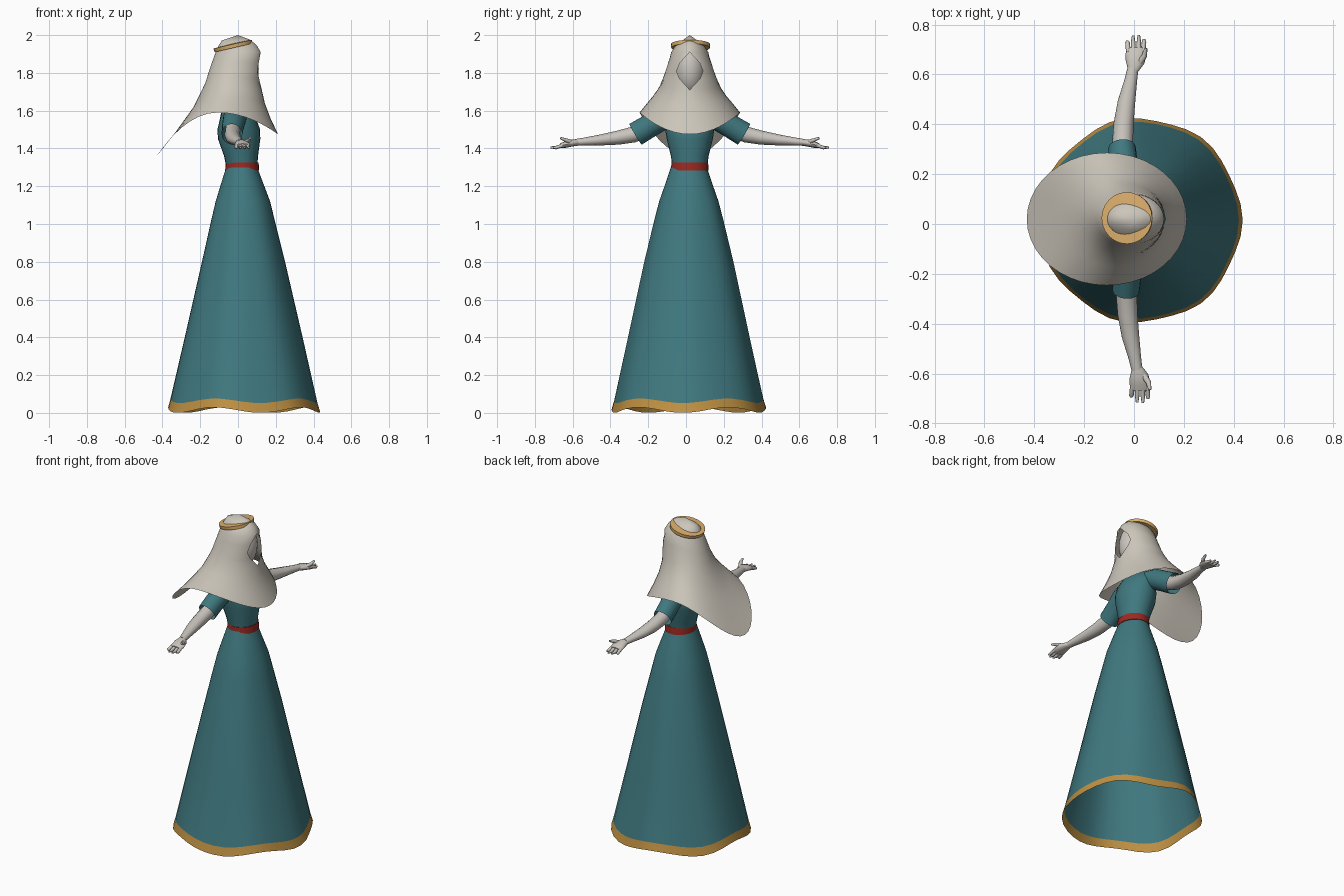
import bpy, bmesh, math
from mathutils import Vector

MID = 0.02  # symmetry plane of the figure (y); it faces +x


def material(name, rgb):
    m = bpy.data.materials.new(name)
    m.diffuse_color = (*rgb, 1)
    return m


TEAL = material("teal_cloth", (0.05, 0.19, 0.215))
GOLD = material("gold_trim", (0.52, 0.28, 0.055))
PALE_GOLD = material("pale_gold", (0.72, 0.43, 0.15))
RED = material("red_belt", (0.33, 0.022, 0.015))
LINEN = material("linen", (0.60, 0.56, 0.49))
SKIN = material("pale_skin", (0.59, 0.555, 0.51))


def loft(name, rings, mats, closed=True, caps=(False, False), angle=50, mat_row=None):
    """Skin a list of equal-length point rings."""
    bm = bmesh.new()
    rows = [[bm.verts.new(p) for p in r] for r in rings]
    n = len(rows[0])
    for k, (a, b) in enumerate(zip(rows, rows[1:])):
        for i in range(n if closed else n - 1):
            j = (i + 1) % n
            f = bm.faces.new((a[i], a[j], b[j], b[i]))
            f.material_index = mat_row(k) if mat_row else 0
    if caps[0]:
        bm.faces.new(rows[0][::-1])
    if caps[1]:
        bm.faces.new(rows[-1])
    bmesh.ops.remove_doubles(bm, verts=bm.verts, dist=0.0005)
    bmesh.ops.recalc_face_normals(bm, faces=bm.faces)
    me = bpy.data.meshes.new(name)
    bm.to_mesh(me)
    bm.free()
    ob = bpy.data.objects.new(name, me)
    bpy.context.collection.objects.link(ob)
    for m in mats:
        me.materials.append(m)
    bpy.ops.object.select_all(action='DESELECT')
    ob.select_set(True)
    bpy.context.view_layer.objects.active = ob
    bpy.ops.object.shade_smooth_by_angle(angle=math.radians(angle))
    return ob


def ellipse(cx, z, rx, ry, n=24):
    return [(cx + rx * math.cos(t), MID + ry * math.sin(t), z)
            for t in (2 * math.pi * i / n for i in range(n))]


def tube(name, path, mat, n=12, caps=(True, True)):
    """Round limb through (x, y, z, width radius, depth radius) points."""
    pts = [Vector(p[:3]) for p in path]
    rings = []
    for i, p in enumerate(path):
        t = (pts[min(i + 1, len(pts) - 1)] - pts[max(i - 1, 0)]).normalized()
        v = t.cross(Vector((1, 0, 0))).normalized()
        u = v.cross(t)
        rings.append([pts[i] + u * p[3] * math.cos(a) + v * p[4] * math.sin(a)
                      for a in (2 * math.pi * k / n for k in range(n))])
    return loft(name, rings, [mat], caps=caps)


# Skirt: flared open cone with gentle folds and a wavy gold hem
def skirt_ring(cx, z, rx, ry, fold, wave, n=40):
    out = []
    for i in range(n):
        t = 2 * math.pi * i / n
        k = 1 + fold * math.cos(7 * t)
        out.append((cx + rx * k * math.cos(t), MID - 0.005 + ry * k * math.sin(t),
                    z + wave * (1 - math.cos(5 * t + 0.4))))
    return out


skirt_rows = [
    (0.027, 0.0, 0.403, 0.408, 0.015, 0.015),
    (0.027, 0.052, 0.389, 0.395, 0.012, 0.012),
    (0.027, 0.40, 0.312, 0.322, 0.010, 0),
    (0.027, 0.80, 0.220, 0.236, 0.010, 0),
    (0.025, 1.02, 0.168, 0.183, 0.008, 0),
    (0.025, 1.12, 0.144, 0.157, 0.006, 0),
    (0.022, 1.22, 0.110, 0.122, 0, 0),
    (0.020, 1.30, 0.082, 0.095, 0, 0),
]
loft("skirt", [skirt_ring(*r) for r in skirt_rows], [TEAL, GOLD],
     mat_row=lambda k: 1 if k == 0 else 0)

# Belt
loft("belt", [ellipse(0.022, z, r, r + 0.01) for z, r in
              ((1.283, 0.07), (1.283, 0.09), (1.326, 0.087), (1.326, 0.07))], [RED], angle=40)

# Bodice
loft("bodice", [ellipse(*r) for r in (
    (0.020, 1.30, 0.082, 0.092), (0.016, 1.36, 0.090, 0.100),
    (0.006, 1.45, 0.112, 0.122), (0.004, 1.50, 0.113, 0.130),
    (0.0, 1.56, 0.095, 0.135), (-0.01, 1.62, 0.070, 0.105),
    (-0.01, 1.655, 0.045, 0.05))], [TEAL], caps=(False, True))

# Neck and face
loft("neck", [ellipse(-0.005, z, 0.045, 0.045, 16) for z in (1.62, 1.76)], [SKIN])
loft("head", [ellipse(0.005, 1.82 - 0.145 * math.cos(a), 0.105 * math.sin(a) + 0.0001,
                      0.085 * math.sin(a) + 0.0001)
              for a in (math.pi * i / 12 for i in range(13))], [SKIN])

# Veil: front/side/back heights, front x, back x, half width, face opening half width
veil_rows = [
    (2.0, 2.0, 2.0, 0.0, -0.0001, 0.0001, 0),
    (1.975, 1.968, 1.972, 0.066, -0.085, 0.045, 0),
    (1.945, 1.945, 1.94, 0.100, -0.105, 0.075, 0),
    (1.91, 1.91, 1.90, 0.120, -0.122, 0.098, 0),
    (1.85, 1.86, 1.82, 0.126, -0.150, 0.112, 0.053),
    (1.81, 1.81, 1.75, 0.126, -0.172, 0.128, 0.070),
    (1.77, 1.77, 1.70, 0.124, -0.195, 0.143, 0.055),
    (1.71, 1.72, 1.62, 0.126, -0.235, 0.165, 0),
    (1.64, 1.68, 1.55, 0.142, -0.285, 0.192, 0),
    (1.56, 1.635, 1.46, 0.172, -0.350, 0.230, 0),
    (1.475, 1.59, 1.36, 0.212, -0.430, 0.266, 0),
]


def veil_ring(zf, zs, zb, xf, xb, ry, gap, n=40):
    a0 = math.asin(gap / ry)
    cx, rx = (xf + xb) / 2, (xf - xb) / 2
    out = []
    for i in range(n + 1):
        t = a0 + (2 * math.pi - 2 * a0) * i / n
        c = math.cos(t)
        z = zs + ((zf if c > 0 else zb) - zs) * c * c
        # keep the rim of the face opening forward on the brow and cheeks
        out.append((cx + rx * c, MID + ry * math.sin(t), z))
    return out


loft("veil", [veil_ring(*r) for r in veil_rows], [LINEN], closed=False)

# Circlet: thin tilted disc around the crown
circlet = loft("circlet", [[(x, y - MID, z) for x, y, z in ellipse(0, h, r, r)]
                           for h, r in ((-0.012, 0.06), (-0.012, 0.102),
                                        (0.008, 0.104), (0.012, 0.04))],
               [PALE_GOLD], angle=30)
circlet.location = (-0.027, MID + 0.004, 1.944)
circlet.rotation_euler = (0, math.radians(-13), 0)

# Sleeves, arms and hands on both sides
for s, side in ((1, "left"), (-1, "right")):
    dx = -0.008 * s

    def at(x, d, z, w, h):
        return (x + dx, MID + s * d, z, w, h)

    tube(side + "_sleeve", [at(-0.01, 0.06, 1.585, 0.055, 0.05),
                            at(-0.025, 0.14, 1.562, 0.062, 0.062),
                            at(-0.035, 0.22, 1.515, 0.058, 0.062),
                            at(-0.04, 0.287, 1.475, 0.055, 0.064)],
         TEAL, 16, (True, False))
    tube(side + "_arm", [at(-0.035, 0.20, 1.51, 0.040, 0.040),
                         at(-0.038, 0.30, 1.473, 0.042, 0.042),
                         at(-0.034, 0.38, 1.457, 0.040, 0.037),
                         at(-0.022, 0.47, 1.445, 0.035, 0.029),
                         at(-0.004, 0.56, 1.436, 0.025, 0.021),
                         at(0.004, 0.605, 1.432, 0.022, 0.018)], SKIN)
    tube(side + "_palm", [at(0.004, 0.595, 1.432, 0.021, 0.017),
                          at(0.012, 0.63, 1.428, 0.038, 0.019),
                          at(0.016, 0.66, 1.420, 0.042, 0.017),
                          at(0.016, 0.685, 1.414, 0.036, 0.012)], SKIN)
    for k, (x, tip) in enumerate(((-0.014, 0.715), (0.006, 0.736), (0.026, 0.738), (0.044, 0.722))):
        spread = 0.016 + (x - 0.016) * 1.15
        tube(f"{side}_finger_{k + 1}", [at(x, 0.67, 1.417, 0.010, 0.010),
                                        at(spread, 0.71, 1.404, 0.009, 0.009),
                                        at(spread, tip, 1.406, 0.005, 0.005)], SKIN, 8)
    tube(side + "_thumb", [at(0.030, 0.625, 1.432, 0.013, 0.012),
                           at(0.050, 0.655, 1.444, 0.011, 0.010),
                           at(0.056, 0.685, 1.455, 0.006, 0.006)], SKIN, 8)
